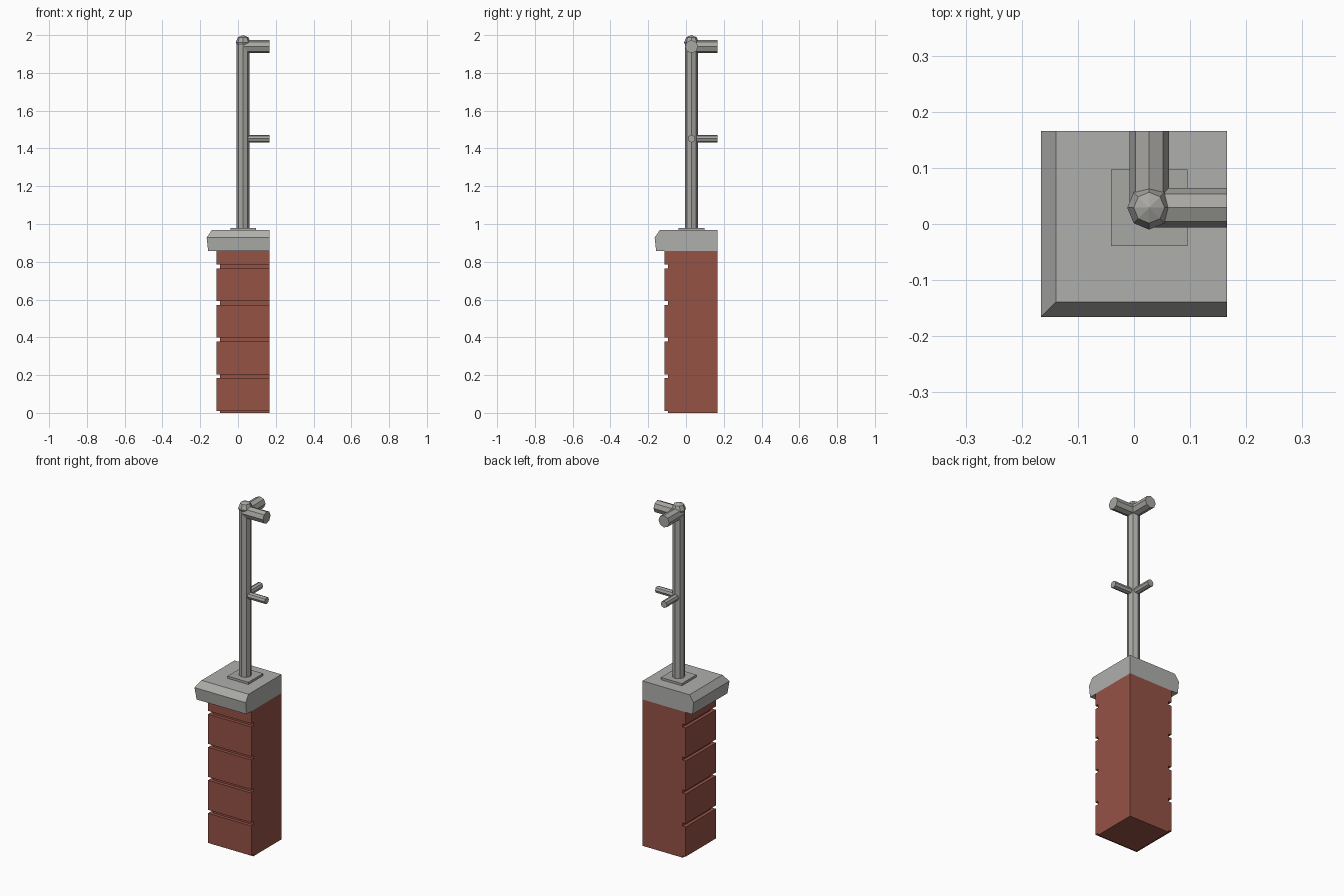
import bpy, bmesh
from mathutils import Matrix, Vector

if "Cube" in bpy.data.objects:
    bpy.data.objects.remove(bpy.data.objects["Cube"])


def material(name, rgb):
    m = bpy.data.materials.new(name)
    m.diffuse_color = (*rgb, 1)
    m.use_nodes = True
    m.node_tree.nodes["Principled BSDF"].inputs["Base Color"].default_value = m.diffuse_color
    return m


BRICK = material("red brick", (0.30, 0.085, 0.06))
STONE = material("grey stone", (0.43, 0.43, 0.415))
METAL = material("grey metal", (0.39, 0.385, 0.365))
E = 0.166            # cut ends of the corner piece
C = Vector((0.027, 0.029))  # post axis


def finish(name, bm, mat):
    bmesh.ops.recalc_face_normals(bm, faces=bm.faces)
    me = bpy.data.meshes.new(name)
    bm.to_mesh(me)
    bm.free()
    me.materials.append(mat)
    ob = bpy.data.objects.new(name, me)
    bpy.context.collection.objects.link(ob)
    return ob


def prism(name, levels, mat):
    """Stack of same-size outlines: list of (outline, z)."""
    bm = bmesh.new()
    rings = [[bm.verts.new((x, y, z)) for x, y in pts] for pts, z in levels]
    n = len(rings[0])
    for a, b in zip(rings, rings[1:]):
        for i in range(n):
            j = (i + 1) % n
            bm.faces.new((a[i], a[j], b[j], b[i]))
    bm.faces.new(rings[0][::-1])
    bm.faces.new(rings[-1])
    return finish(name, bm, mat)


def square(lo, hi=E):
    return [(lo, lo), (hi, lo), (hi, hi), (lo, hi)]


def rod(name, start, end, r):
    """Eight-sided rod with its corners on the axes."""
    start, end = Vector(start), Vector(end)
    d = end - start
    bm = bmesh.new()
    rot = d.to_track_quat('Z', 'Y').to_matrix().to_4x4()
    bmesh.ops.create_cone(bm, cap_ends=True, segments=8, radius1=r, radius2=r,
                          depth=d.length,
                          matrix=Matrix.Translation((start + end) / 2) @ rot)
    return finish(name, bm, METAL)


# brick wall: recessed core with L-shaped courses wrapped round the outer corner
prism("wall_core", [(square(-0.095), 0), (square(-0.095), 0.858)], BRICK)
o, i = -0.114, -0.095
ell = [(o, o), (E, o), (E, i), (i, i), (i, E), (o, E)]
for k in range(5):
    z = 0.011 + 0.1935 * k
    prism(f"brick_course_{k + 1}", [(ell, z), (ell, min(z + 0.174, 0.858))], BRICK)

# coping stone, chamfered on the two outer sides
prism("coping_stone", [(square(-0.158), 0.857), (square(-0.166), 0.928),
                       (square(-0.139), 0.967)], STONE)

# base plate and post
plate = [(C.x + sx * 0.068, C.y + sy * 0.068)
         for sx, sy in ((-1, -1), (1, -1), (1, 1), (-1, 1))]
prism("base_plate", [(plate, 0.967), (plate, 0.98)], METAL)
rod("post", (C.x, C.y, 0.98), (C.x, C.y, 1.965), 0.034)

# two pairs of rails
for label, z, r in (("hand_rail", 1.939, 0.035), ("middle_rail", 1.452, 0.02)):
    rod(label + "_side", (C.x, C.y, z), (E, C.y, z), r)
    rod(label + "_back", (C.x, C.y, z), (C.x, E, z), r)

# ball on the post
bm = bmesh.new()
bmesh.ops.create_uvsphere(bm, u_segments=8, v_segments=4, radius=0.039,
                          matrix=Matrix.Translation((C.x, C.y, 1.961)))
finish("post_ball", bm, METAL)
